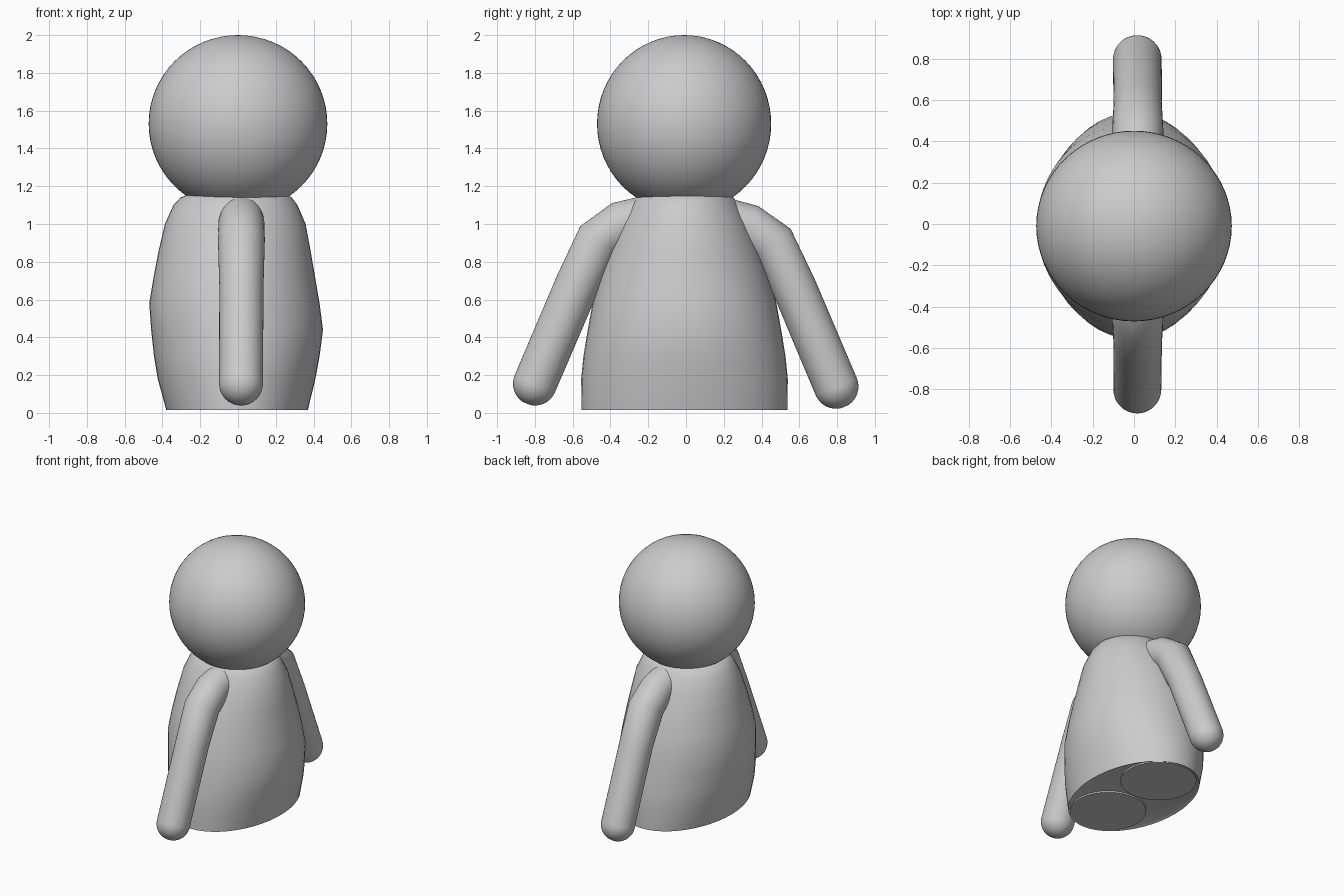
import bpy, bmesh, math
from mathutils import Vector

if "Cube" in bpy.data.objects:
    bpy.data.objects.remove(bpy.data.objects["Cube"])

clay = bpy.data.materials.new("plain grey")
clay.diffuse_color = (0.6, 0.6, 0.6, 1)
clay.use_nodes = True
clay.node_tree.nodes["Principled BSDF"].inputs["Base Color"].default_value = clay.diffuse_color


def finish(bm, name, angle=50):
    bmesh.ops.recalc_face_normals(bm, faces=bm.faces)
    me = bpy.data.meshes.new(name)
    bm.to_mesh(me)
    bm.free()
    me.materials.append(clay)
    ob = bpy.data.objects.new(name, me)
    bpy.context.collection.objects.link(ob)
    bpy.ops.object.select_all(action='DESELECT')
    ob.select_set(True)
    bpy.context.view_layer.objects.active = ob
    bpy.ops.object.shade_smooth_by_angle(angle=math.radians(angle))
    return ob


def loft(rings, name, angle=50):
    """Skin rings given as (centre, axis u, axis v), closed at both ends."""
    bm = bmesh.new()
    n = 48
    loops = []
    for c, u, v in rings:
        loops.append([bm.verts.new(c + u * math.cos(2 * math.pi * i / n)
                                   + v * math.sin(2 * math.pi * i / n)) for i in range(n)])
    for a, b in zip(loops, loops[1:]):
        for i in range(n):
            bm.faces.new((a[i], a[(i + 1) % n], b[(i + 1) % n], b[i]))
    bm.faces.new(loops[0])
    bm.faces.new(loops[-1])
    return finish(bm, name, angle)


# Head
bm = bmesh.new()
bmesh.ops.create_uvsphere(bm, u_segments=64, v_segments=32, radius=1)
bmesh.ops.scale(bm, vec=(0.473, 0.461, 0.469), verts=bm.verts)
bmesh.ops.translate(bm, vec=(0, -0.01, 1.531), verts=bm.verts)
finish(bm, "head")

# Body: z, left x, right x, half depth
profile = [(0.025, -0.36, 0.35, 0.52), (0.016, -0.38, 0.37, 0.545), (0.18, -0.425, 0.41, 0.547),
           (0.30, -0.445, 0.432, 0.535), (0.44, -0.46, 0.45, 0.512), (0.58, -0.47, 0.432, 0.487),
           (0.72, -0.447, 0.408, 0.45), (0.86, -0.42, 0.384, 0.40), (1.0, -0.387, 0.358, 0.345),
           (1.10, -0.342, 0.315, 0.29), (1.14, -0.305, 0.285, 0.26), (1.155, -0.27, 0.26, 0.24)]
loft([(Vector(((l + r) / 2, -0.008, z)), Vector(((r - l) / 2, 0, 0)), Vector((0, d, 0)))
      for z, l, r, d in profile], "body")

# Round foot soles under the body
for side, name in ((1, "left_sole"), (-1, "right_sole")):
    bm = bmesh.new()
    bmesh.ops.create_cone(bm, cap_ends=True, segments=48, radius1=0.262, radius2=0.262, depth=0.08)
    bmesh.ops.translate(bm, vec=(0, 0.27 * side - 0.008, 0.054), verts=bm.verts)
    finish(bm, name)


# Arms: bent tubes with rounded ends
def arm(name, side, path):
    pts = [Vector((x, y * side, z)) for x, y, z, r in path]
    rad = [p[3] for p in path]
    tan = [(pts[min(i + 1, len(pts) - 1)] - pts[max(i - 1, 0)]).normalized() for i in range(len(pts))]
    tan[0] = (pts[1] - pts[0]).normalized()
    caps = [math.radians(a) for a in range(10, 90, 10)]
    rings = []
    u = Vector((1, 0, 0))

    def ring(c, t, r):
        rings.append((c, u * r, t.cross(u).normalized() * r))

    for a in caps:
        ring(pts[0] - tan[0] * rad[0] * math.cos(a), tan[0], rad[0] * math.sin(a))
    for p, t, r in zip(pts, tan, rad):
        ring(p, t, r)
    for a in reversed(caps):
        ring(pts[-1] + tan[-1] * rad[-1] * math.cos(a), tan[-1], rad[-1] * math.sin(a))
    loft(rings, name)


arm("left_arm", 1, [(0.018, 0.18, 1.03, 0.115), (0.018, 0.33, 0.985, 0.122), (0.018, 0.455, 0.90, 0.124),
                    (0.018, 0.575, 0.66, 0.117), (0.016, 0.795, 0.14, 0.118)])
arm("right_arm", -1, [(0.018, 0.19, 1.04, 0.115), (0.018, 0.34, 1.0, 0.122), (0.018, 0.46, 0.915, 0.124),
                      (0.018, 0.58, 0.67, 0.117), (0.016, 0.80, 0.155, 0.116)])
